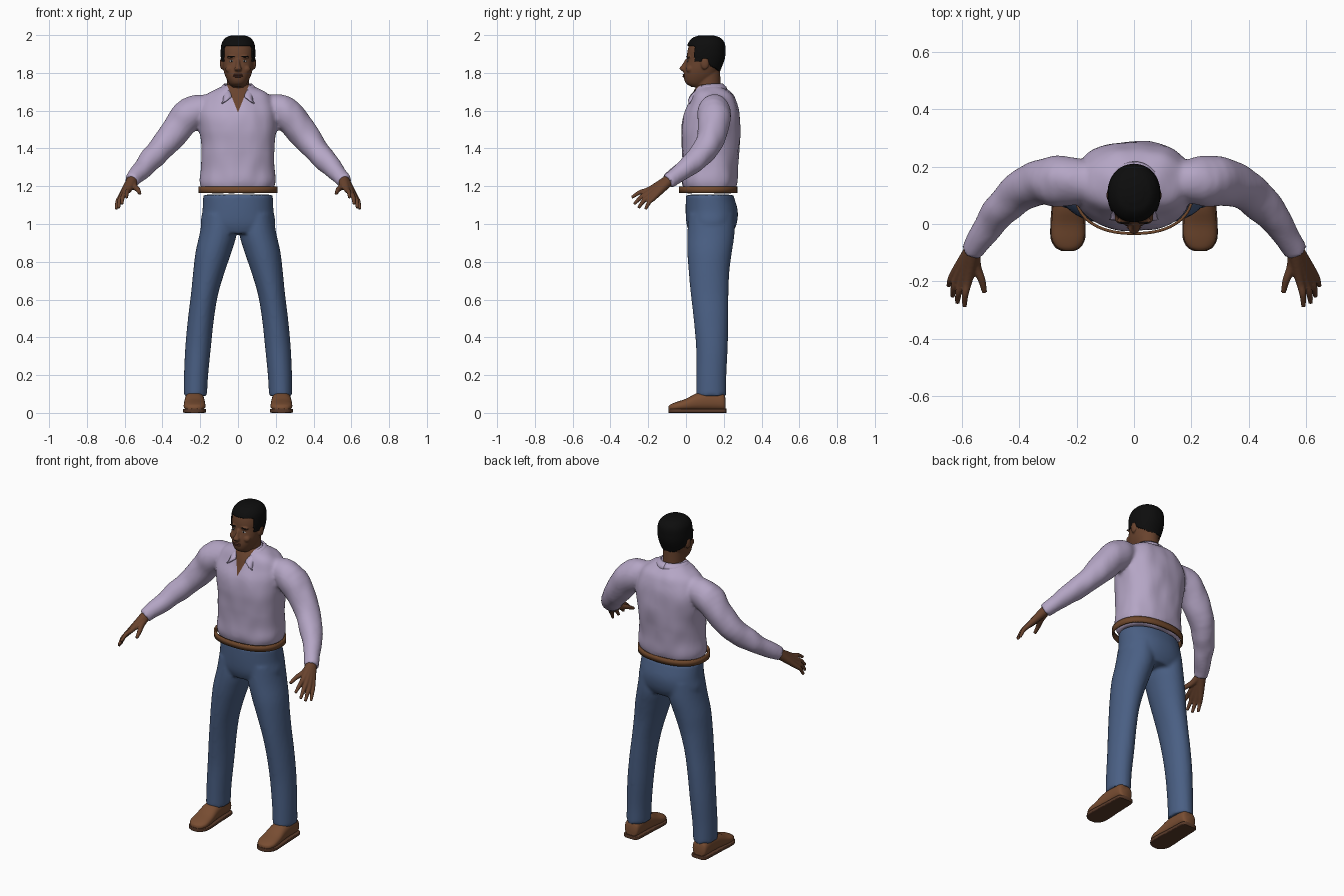
import bpy, bmesh, math
from mathutils import Vector, Matrix, noise
from mathutils.bvhtree import BVHTree

if "Cube" in bpy.data.objects:
    bpy.data.objects.remove(bpy.data.objects["Cube"])


def material(name, r, g, b):
    m = bpy.data.materials.new(name)
    m.use_nodes = True
    m.diffuse_color = (r, g, b, 1)
    bsdf = m.node_tree.nodes["Principled BSDF"]
    bsdf.inputs["Base Color"].default_value = (r, g, b, 1)
    bsdf.inputs["Roughness"].default_value = 0.8
    return m


SKIN = material("brown skin", 0.14, 0.056, 0.027)
LIPS = material("dark lips", 0.10, 0.035, 0.022)
HAIR = material("black hair", 0.004, 0.004, 0.004)
WHITE = material("eye white", 0.45, 0.42, 0.40)
SHIRT = material("lilac cloth", 0.46, 0.38, 0.56)
DENIM = material("blue denim", 0.068, 0.115, 0.23)
BELT = material("belt leather", 0.16, 0.065, 0.025)
SHOE = material("shoe leather", 0.19, 0.075, 0.032)
SOLE = material("dark sole", 0.10, 0.042, 0.022)


def smooth_path(secs, steps):
    """Catmull-Rom through sections (x, y, z, ru, rv)."""
    p = [Vector(s) for s in secs]
    p = [p[0] * 2 - p[1]] + p + [p[-1] * 2 - p[-2]]
    out = []
    for i in range(1, len(p) - 2):
        a, b, c, d = p[i - 1:i + 3]
        for k in range(steps):
            t = k / steps
            out.append((b * 2 + (c - a) * t + (a * 2 - b * 5 + c * 4 - d) * t ** 2
                        + (b * 3 - a - c * 3 + d) * t ** 3) / 2)
    return out + [p[-2]]


def loft(bm, secs, axis="Z", n=32, power=2, steps=4, side=1, caps=True):
    """Skin rings; axis Z or Y keeps them square, PATH follows the curve."""
    path = smooth_path([(s[0] * side, *s[1:]) for s in secs], steps)
    rings = []
    for i, s in enumerate(path):
        u, v = Vector((1, 0, 0)), Vector((0, 1, 0)) if axis == "Z" else Vector((0, 0, 1))
        if axis == "PATH":
            t = path[min(i + 1, len(path) - 1)].to_3d() - path[max(i - 1, 0)].to_3d()
            u = t.cross(Vector((0, 0, 1))).normalized()
            v = u.cross(t).normalized()
        ring = []
        for k in range(n):
            a = math.tau * k / n
            c, d = [math.copysign(abs(f) ** (2 / power), f) for f in (math.cos(a), math.sin(a))]
            ring.append(bm.verts.new(Vector(s[:3]) + u * (c * s[3]) + v * (d * s[4])))
        rings.append(ring)
    for a, b in zip(rings, rings[1:]):
        for k in range(n):
            bm.faces.new((a[k], a[(k + 1) % n], b[(k + 1) % n], b[k]))
    if caps:
        bm.faces.new(rings[0])
        bm.faces.new(rings[-1])


def ball(bm, centre, radii):
    m = Matrix.Translation(centre) @ Matrix.Diagonal((*radii, 1))
    bmesh.ops.create_uvsphere(bm, u_segments=20, v_segments=12, radius=1, matrix=m)


def finish(name, bm, mat, voxel=0, relax=3, thickness=0):
    bmesh.ops.recalc_face_normals(bm, faces=bm.faces)
    me = bpy.data.meshes.new(name)
    bm.to_mesh(me)
    bm.free()
    ob = bpy.data.objects.new(name, me)
    bpy.context.collection.objects.link(ob)
    if voxel:
        r = ob.modifiers.new("Merge", "REMESH")
        r.mode, r.voxel_size = "VOXEL", voxel
        s = ob.modifiers.new("Relax", "SMOOTH")
        s.factor, s.iterations = 0.5, relax
        ob.data = bpy.data.meshes.new_from_object(
            ob.evaluated_get(bpy.context.evaluated_depsgraph_get()))
        ob.modifiers.clear()
    if thickness:
        s = ob.modifiers.new("Thickness", "SOLIDIFY")
        s.thickness = thickness
    ob.data.materials.clear()
    ob.data.materials.append(mat)
    bpy.ops.object.select_all(action="DESELECT")
    bpy.context.view_layer.objects.active = ob
    ob.select_set(True)
    bpy.ops.object.shade_smooth_by_angle(angle=math.radians(50))
    return ob


def body(rows):
    """Rows of (z, front, back, half width) to centred sections."""
    return [(0, (f + b) / 2, z, w, (b - f) / 2) for z, f, b, w in rows]


# Shirt: torso and sleeves merged into one cloth surface
bm = bmesh.new()
loft(bm, body([(1.165, 0, .25, .182), (1.22, -.02, .27, .2), (1.3, -.02, .275, .193),
               (1.42, -.025, .285, .195), (1.5, -.025, .29, .205), (1.58, -.01, .285, .21),
               (1.64, .015, .27, .195), (1.685, .032, .25, .165), (1.72, .05, .21, .1),
               (1.74, .06, .18, .06)]), n=48, power=2.3)
for s in (1, -1):
    loft(bm, [(.14, .15, 1.62, .07, .07), (.25, .15, 1.585, .088, .088), (.32, .145, 1.508, .08, .08),
              (.4, .112, 1.41, .069, .069), (.48, .03, 1.32, .058, .058), (.535, -.05, 1.26, .045, .045),
              (.565, -.098, 1.225, .041, .041)], "PATH", side=s)
shirt = finish("shirt", bm, SHIRT, voxel=.01, relax=4)
shirt.data.materials.append(SKIN)

# Soft folds, and the open neck cut as a clean V of skin
bm = bmesh.new()
bm.from_mesh(shirt.data)
bm.normal_update()
for v in bm.verts:
    v.co += v.normal * .006 * noise.noise(Vector((v.co.x * 14, v.co.y * 12, v.co.z * 8)))
for s in (1, -1):
    bmesh.ops.bisect_plane(bm, geom=bm.verts[:] + bm.edges[:] + bm.faces[:],
                           plane_co=(0, 0, 1.59), plane_no=(s, 0, -.4))
for f in bm.faces:
    c = f.calc_center_median()
    if c.y < .1 and abs(c.x) < .4 * (c.z - 1.59):
        f.material_index = 1
bm.to_mesh(shirt.data)
tree = BVHTree.FromBMesh(bm)
bm.free()


def on_surface(tree, x, z, lift=0):
    hit = tree.ray_cast(Vector((x, -1, z)), Vector((0, 1, 0)))[0]
    return Vector((x, (hit.y if hit else 0) - lift, z))


# Collar: a standing band folded over, ending in two points
for name, s in (("collar_left", 1), ("collar_right", -1)):
    bm = bmesh.new()
    rows = []
    for k in range(17):
        t = k / 16
        a = math.pi * (.5 - .87 * t)
        up = Vector((s * .076 * math.cos(a), .118 + .074 * math.sin(a), 1.745 - .02 * t ** 3))
        low = Vector((s * .1 * math.cos(a), .125 + .095 * math.sin(a), 1.705 - .02 * t))
        if t > .7:
            w = (t - .7) / .3
            low = low.lerp(on_surface(tree, s * .088, 1.64, .012), w)
            up = up.lerp(on_surface(tree, s * .035, 1.675, .01), w)
        mid = (up + low) / 2 + (up + low - Vector((0, .24, 3.43))).normalized() * .008
        rows.append([bm.verts.new(p) for p in (up, mid, low)])
    for a, b in zip(rows, rows[1:]):
        for k in range(2):
            bm.faces.new((a[k], a[k + 1], b[k + 1], b[k]))
    finish(name, bm, SHIRT, thickness=.008)

# Trousers
bm = bmesh.new()
loft(bm, body([(1.155, 0, .25, .184), (1.07, -.002, .274, .188), (1, .003, .268, .197),
               (.95, .02, .245, .16)]), n=48, power=2.2)
for s in (1, -1):
    loft(bm, [(.1, .135, 1.05, .085, .12), (.105, .132, .95, .098, .125), (.13, .125, .85, .095, .118),
              (.153, .122, .75, .084, .108), (.177, .125, .63, .072, .1), (.196, .132, .5, .069, .092),
              (.211, .137, .35, .068, .084), (.222, .134, .2, .064, .08),
              (.226, .133, .09, .062, .08)], side=s)
finish("trousers", bm, DENIM, voxel=.01, relax=4)

# Belt: a loose loop around the waist
bm = bmesh.new()
loft(bm, [(0, .117, z, .21, .155) for z in (1.163, 1.198)], n=64, power=2.3, steps=1, caps=False)
finish("belt", bm, BELT, thickness=.01)

# Head, neck, nose and ears
skull = body([(1.725, .03, .09, .03), (1.745, -.001, .125, .048), (1.78, -.012, .16, .066),
              (1.82, -.008, .178, .078), (1.87, .004, .197, .084), (1.91, .007, .202, .086),
              (1.95, .018, .198, .08), (1.98, .045, .172, .058), (1.992, .08, .135, .026)])
bm = bmesh.new()
loft(bm, skull, n=40, power=2.15)
loft(bm, [(0, .125, 1.64, .07, .075), (0, .118, 1.72, .06, .066), (0, .115, 1.84, .06, .066)])
loft(bm, [(0, .008, 1.872, .008, .012), (0, -.008, 1.84, .012, .015),
          (0, -.018, 1.822, .02, .018), (0, -.008, 1.808, .016, .01)], n=16)
for s in (1, -1):
    ball(bm, (s * .086, .1, 1.85), (.01, .022, .032))
    ball(bm, (s * .034, .012, 1.884), (.028, .01, .007))
    ball(bm, (s * .045, .02, 1.82), (.022, .02, .02))
head = finish("head", bm, SKIN, voxel=.005, relax=2)
bm = bmesh.new()
bm.from_mesh(head.data)
face = BVHTree.FromBMesh(bm)
bm.free()

# Face details
parts = (("eye", WHITE, .033, 1.862, (.014, .003, .0055)), ("iris", HAIR, .033, 1.862, (.006, .005, .0055)),
         ("eyebrow", HAIR, .036, 1.886, (.02, .003, .0035)))
for part, mat, x, z, radii in parts:
    for label, s in (("left", 1), ("right", -1)):
        bm = bmesh.new()
        ball(bm, on_surface(face, s * x, z), radii)
        finish(f"{part}_{label}", bm, mat)
for name, z in (("upper_lip", 1.79), ("lower_lip", 1.781)):
    bm = bmesh.new()
    ball(bm, on_surface(face, 0, z), (.026, .006, .005))
    finish(name, bm, LIPS)

# Hair: a cap following the skull, trimmed along the hairline
bm = bmesh.new()
cap = [(x, y, z + (.007 if z > 1.94 else 0), rx + .006, ry + .007) for x, y, z, rx, ry in skull]
loft(bm, cap, n=96, power=2.15, steps=10)


def hairline(y):
    if y < .045:
        return 1.942
    return 1.86 if y < .082 else 1.875 if y < .115 else 1.85 - .65 * (y - .115)


bmesh.ops.delete(bm, geom=[f for f in bm.faces if f.calc_center_median().z
                           < hairline(f.calc_center_median().y)], context="FACES")
finish("hair", bm, HAIR, thickness=.008)

# Hands: each finger runs from the wrist, merged into a palm
knuckles = [(.577, -.195, 1.182), (.597, -.197, 1.165), (.613, -.188, 1.15), (.622, -.168, 1.142)]
tips = [(.59, -.288, 1.14), (.615, -.275, 1.105), (.632, -.252, 1.085), (.645, -.215, 1.078)]
for name, s in (("hand_left", 1), ("hand_right", -1)):
    bm = bmesh.new()
    for k, t in zip(knuckles, tips):
        mid = Vector(k).lerp(Vector(t), .5) + Vector((.004, -.002, .007))
        loft(bm, [(.558, -.085, 1.235, .03, .03), (*k, .016, .015), (*mid, .012, .012),
                  (*t, .008, .008)], "PATH", n=16, side=s)
    loft(bm, [(.558, -.09, 1.23, .026, .026), (.55, -.145, 1.2, .018, .018), (.53, -.195, 1.182, .013, .013),
              (.52, -.238, 1.16, .009, .009)], "PATH", n=16, side=s)
    finish(name, bm, SKIN, voxel=.004, relax=3)

# Shoes: rounded upper over a flat sole; rows are y, half width, height
rows = [(.21, .03, .075), (.195, .046, .105), (.13, .05, .118), (.06, .053, .105), (0, .057, .075),
        (-.05, .056, .058), (-.08, .04, .046), (-.092, .018, .036)]
for label, s in (("left", 1), ("right", -1)):
    bm = bmesh.new()
    loft(bm, [(.23, y, h / 2 + .005, w, h / 2 - .005) for y, w, h in rows], "Y", power=2.4, side=s)
    finish(f"shoe_{label}", bm, SHOE)
    bm = bmesh.new()
    loft(bm, [(.23, y * 1.02, .011, w + .004, .011) for y, w, h in rows], "Y", power=7, side=s)
    finish(f"sole_{label}", bm, SOLE)
